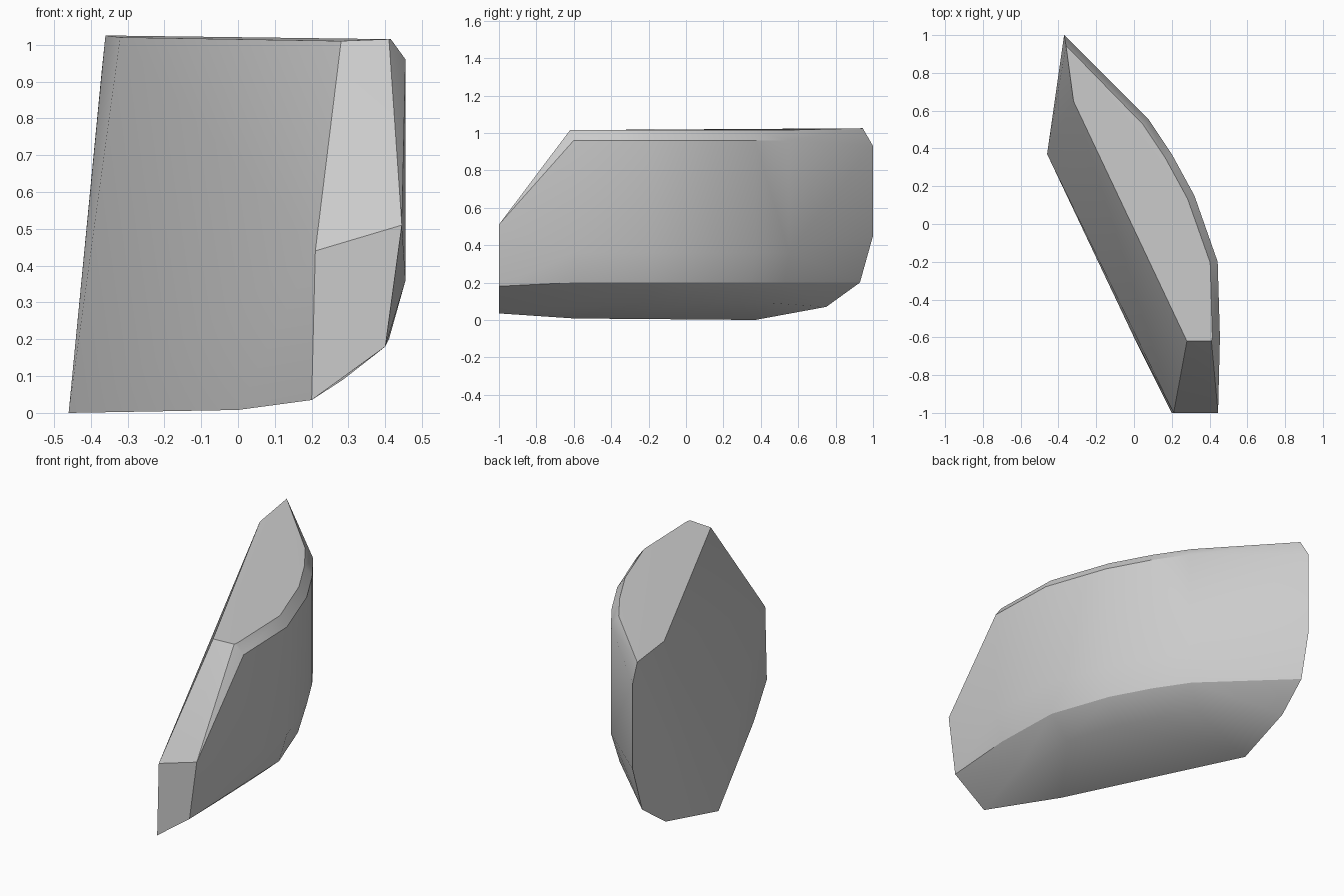
import bpy
import bmesh
import math
from mathutils import Vector

default_cube = bpy.data.objects.get("Cube")
if default_cube:
    bpy.data.objects.remove(default_cube, do_unlink=True)


def make_material(name, value):
    """Plain flat grey material."""
    material = bpy.data.materials.new(name)
    material.use_nodes = True
    colour = (value, value, value, 1)
    material.diffuse_color = colour
    shader = material.node_tree.nodes["Principled BSDF"]
    shader.inputs["Base Color"].default_value = colour
    shader.inputs["Roughness"].default_value = 0.8
    return material


def curved_side(plan, layers):
    """Repeat the plan curve at each height, moved inwards by that layer's inset."""
    points = []
    for index, current in enumerate(plan):
        before = Vector(plan[max(index - 1, 0)])
        after = Vector(plan[min(index + 1, len(plan) - 1)])
        tangent = (after - before).normalized()
        outward = Vector((tangent.y, -tangent.x))
        for height, inset in layers:
            position = Vector(current) - outward * inset
            points.append((position.x, position.y, height))
    return points


def solid_from_points(name, points, material):
    """Faceted stone skin stretched over the control points."""
    mesh = bpy.data.meshes.new(name)
    bm = bmesh.new()
    for point in points:
        bm.verts.new(point)
    hull = bmesh.ops.convex_hull(bm, input=bm.verts)
    unused = [v for v in hull["geom_interior"] if isinstance(v, bmesh.types.BMVert)]
    bmesh.ops.delete(bm, geom=unused, context="VERTS")
    # Merge nearly flat triangles into broad planes
    bmesh.ops.dissolve_limit(bm, angle_limit=math.radians(1.5),
                             verts=bm.verts, edges=bm.edges)
    bmesh.ops.recalc_face_normals(bm, faces=bm.faces)
    bm.to_mesh(mesh)
    bm.free()
    mesh.materials.append(material)
    stone = bpy.data.objects.new(name, mesh)
    bpy.context.collection.objects.link(stone)
    return stone


# Bulging outer side: plan curve, then (height, inset) layers
outer_plan = [(.455, -.6), (.443, -.2), (.375, 0), (.32, .15), (.2, .37), (.08, .55)]
outer_layers = [(.09, .17), (.2, .045), (.36, 0), (.96, 0), (1.015, .04)]

# Blunt front end and its sloping upper facet
front_end = [(.2, -1, .035), (.4, -1, .18), (.445, -1, .51), (.21, -1, .44),
             (.28, -.62, 1.01), (.41, -.62, 1.015)]

# Narrow rear end
rear_end = [(-.46, .37, 0), (-.4, .75, .07), (-.38, .93, .2), (-.37, 1, .45),
            (-.37, 1, .93), (-.36, .945, 1.025), (-.32, .65, 1.02)]

# Lower edge of the flat inner face
inner_foot = [(0, -.6, .008)]

stone_grey = make_material("stone grey", .6)
slab = solid_from_points(
    "stone_slab",
    curved_side(outer_plan, outer_layers) + front_end + rear_end + inner_foot,
    stone_grey,
)

# Smooth the bulge while keeping the cut edges crisp
bpy.ops.object.select_all(action="DESELECT")
slab.select_set(True)
bpy.context.view_layer.objects.active = slab
bpy.ops.object.shade_smooth_by_angle(angle=math.radians(30))
